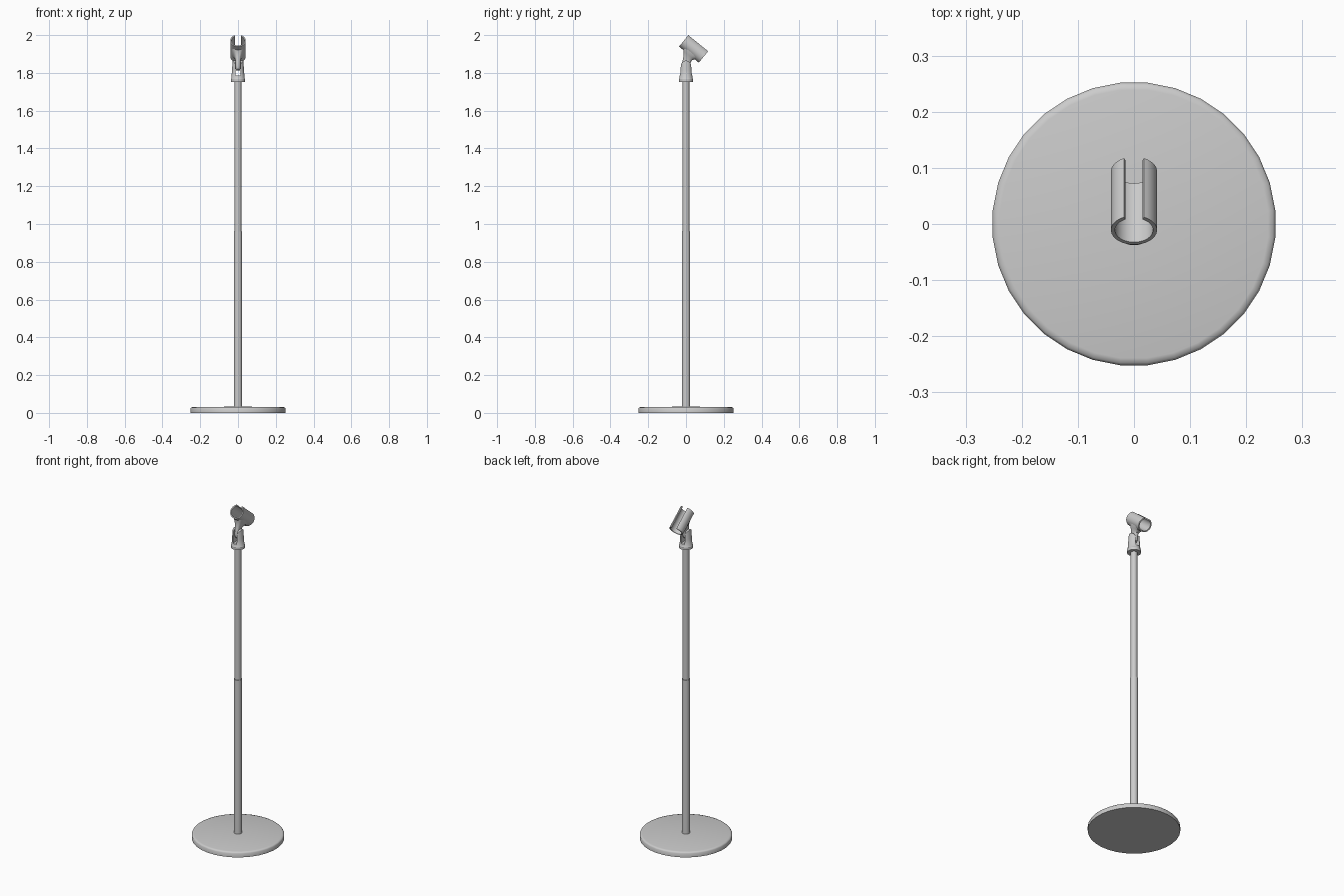
import bpy, bmesh, math
from mathutils import Vector, Matrix

if "Cube" in bpy.data.objects:
    bpy.data.objects.remove(bpy.data.objects["Cube"])

grey = bpy.data.materials.new("plain_grey")
grey.use_nodes = True
COLOUR = (0.6, 0.6, 0.6, 1)
grey.diffuse_color = COLOUR
grey.node_tree.nodes["Principled BSDF"].inputs["Base Color"].default_value = COLOUR


def loft(name, rings, closed=False, angle=35):
    """Skin a list of point rings; cap the ends, or join them when closed."""
    bm = bmesh.new()
    rows = [[bm.verts.new(p) for p in ring] for ring in rings]
    n = len(rows[0])
    pairs = list(zip(rows, rows[1:]))
    if closed:
        pairs.append((rows[-1], rows[0]))
    else:
        bm.faces.new(rows[0][::-1])
        bm.faces.new(rows[-1])
    for a, b in pairs:
        for i in range(n):
            j = (i + 1) % n
            bm.faces.new((a[i], a[j], b[j], b[i]))
    bmesh.ops.recalc_face_normals(bm, faces=bm.faces)
    mesh = bpy.data.meshes.new(name)
    bm.to_mesh(mesh)
    bm.free()
    obj = bpy.data.objects.new(name, mesh)
    bpy.context.collection.objects.link(obj)
    mesh.materials.append(grey)
    smooth(obj, angle)
    return obj


def smooth(obj, angle):
    bpy.ops.object.select_all(action='DESELECT')
    obj.select_set(True)
    bpy.context.view_layer.objects.active = obj
    bpy.ops.object.shade_smooth_by_angle(angle=math.radians(angle))


def circle(r, z, n):
    return [Vector((r * math.cos(a), r * math.sin(a), z))
            for a in ((i + 0.5) * math.tau / n for i in range(n))]


def lathe(name, profile, n=32, angle=35):
    return loft(name, [circle(r, z, n) for r, z in profile], angle=angle)


def cut(obj, cutter, operation='DIFFERENCE'):
    """Apply a boolean and remove its cutter."""
    mod = obj.modifiers.new("cut", 'BOOLEAN')
    mod.operation, mod.object, mod.solver = operation, cutter, 'EXACT'
    bpy.ops.object.select_all(action='DESELECT')
    obj.select_set(True)
    bpy.context.view_layer.objects.active = obj
    bpy.ops.object.modifier_apply(modifier=mod.name)
    bpy.data.objects.remove(cutter)
    smooth(obj, 35)


def prism(name, outline, half_x):
    """Extrude a (y, z) outline across x."""
    return loft(name, [[(x, y, z) for y, z in outline] for x in (-half_x, half_x)])


# Round base and telescopic pole
lathe("base", [(0.253, 0), (0.253, 0.023), (0.249, 0.029), (0.24, 0.031), (0.02, 0.033)],
      angle=60)
lathe("lower_pole", [(0.022, 0.025), (0.022, 0.96)])
lathe("upper_pole", [(0.018, 0.95), (0.018, 1.77)])

# Forked socket with rounded prongs
fork = lathe("forked_socket", [(0.038, 1.752), (0.038, 1.768), (0.035, 1.772),
                               (0.032, 1.815), (0.028, 1.868)])
arch = [(0.027 * math.cos(t), 1.838 + 0.027 * math.sin(t))
        for t in (math.pi * i / 14 for i in range(15))]
cut(fork, prism("arch_cutter", [(-0.032, 1.81), (-0.04, 1.77), (-0.04, 1.74), (0.04, 1.74),
                                (0.04, 1.77), (0.032, 1.81)] + arch, 0.05), 'INTERSECT')
slot = [(-0.06, 1.785), (0.06, 1.785), (0.06, 1.9), (-0.06, 1.9)]
cut(fork, prism("slot_cutter", slot, 0.013))

# Tilted open clip
TILT = math.radians(39)
frame = Matrix.Translation((0, -0.011, 1.971)) @ Matrix.Rotation(-TILT, 4, 'X')
LENGTH, OUTER, INNER = 0.135, 0.041, 0.034
gap = math.asin(0.018 / OUTER)
sweep = [math.pi / 2 + gap + (math.tau - 2 * gap) * i / 32 for i in range(33)]
section = [(r * math.cos(a), r * math.sin(a))
           for r, angles in ((OUTER, sweep), (INNER, sweep[::-1])) for a in angles]
loft("clip", [[frame @ Vector((x, s, z)) for x, z in section] for s in (0, LENGTH)])


# Flared neck between the fork and the clip: y, z, tilt, half width, half depth
def neck_ring(y, z, tilt, hx, hy, n=28):
    place = Matrix.Translation((0, y, z)) @ Matrix.Rotation(-math.radians(tilt), 4, 'X')
    ring = []
    for i in range(n):
        c, s = math.cos(math.tau * i / n), math.sin(math.tau * i / n)
        ring.append(place @ Vector((math.copysign(abs(c) ** 0.7, c) * hx,
                                    math.copysign(abs(s) ** 0.7, s) * hy, 0)))
    return ring


neck = loft("neck", [neck_ring(*r) for r in (
    (0, 1.812, 0, 0.009, 0.011), (0, 1.820, 0, 0.012, 0.020), (0, 1.838, 0, 0.013, 0.024),
    (0.003, 1.858, 12, 0.013, 0.022), (0.008, 1.876, 26, 0.016, 0.024),
    (0.016, 1.893, 36, 0.024, 0.036), (0.022, 1.904, 39, 0.031, 0.052),
    (0.029, 1.913, 39, 0.034, 0.064))])
bore = loft("bore_cutter", [[frame @ Vector((p.x, s, p.y)) for p in circle(0.036, 0, 32)]
                            for s in (-0.05, LENGTH + 0.05)])
cut(neck, bore)
